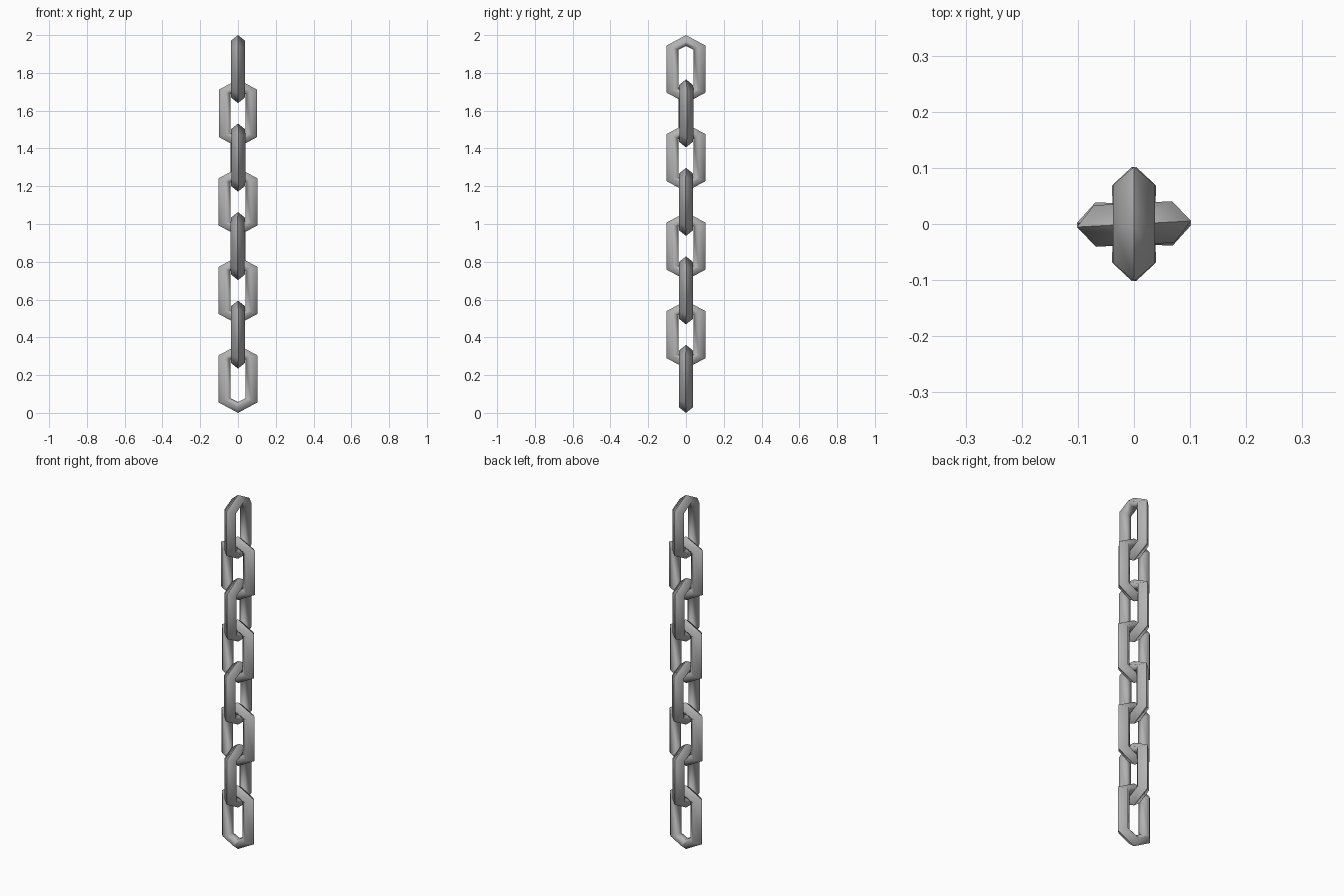
import bpy, bmesh, math

cube = bpy.data.objects.get("Cube")
if cube:
    bpy.data.objects.remove(cube, do_unlink=True)

steel = bpy.data.materials.new("grey steel")
steel.use_nodes = True
grey = (0.45, 0.45, 0.45, 1)
steel.diffuse_color = grey
steel.node_tree.nodes["Principled BSDF"].inputs["Base Color"].default_value = grey

LINKS = 8
HALF_HEIGHT = 0.18
SPACING = (2 - 2 * HALF_HEIGHT) / (LINKS - 1)
TWIST = [0, 3, 2, -1, -2, 1, 1, -1]  # slight turn of each link, in degrees


def section(outer, inner):
    """Bar section with a sharp outer ridge, between two points of the outline."""
    def at(t, depth):
        x, z = (i + (o - i) * t for o, i in zip(outer, inner))
        return (x, depth, z)
    return [at(1, 0), at(0.48, 0.037), at(0, 0.014), at(0, -0.014), at(0.48, -0.037)]


def build_link_mesh():
    """Six-cornered long ring lying in the xz plane."""
    apex = ((0, HALF_HEIGHT), (0, 0.123))
    corner = ((0.102, 0.125), (0.04, 0.103))
    order = [(apex, 1, 1), (corner, 1, 1), (corner, 1, -1),
             (apex, 1, -1), (corner, -1, -1), (corner, -1, 1)]
    bm = bmesh.new()
    rings = []
    for points, sx, sz in order:
        outer, inner = ((x * sx, z * sz) for x, z in points)
        rings.append([bm.verts.new(p) for p in section(outer, inner)])
    for i, ring in enumerate(rings):
        following = rings[(i + 1) % len(rings)]
        for j in range(len(ring)):
            k = (j + 1) % len(ring)
            bm.faces.new((ring[j], ring[k], following[k], following[j]))
    bmesh.ops.recalc_face_normals(bm, faces=bm.faces)
    for face in bm.faces:
        face.smooth = True
    # Keep the outer ridge crisp
    ridge = {ring[0] for ring in rings}
    for edge in bm.edges:
        edge.smooth = not all(v in ridge for v in edge.verts)
    mesh = bpy.data.meshes.new("chain_link")
    bm.to_mesh(mesh)
    bm.free()
    mesh.materials.append(steel)
    return mesh


# Links hang from the top, each a quarter turn from the one above
link_mesh = build_link_mesh()
for n in range(LINKS):
    link = bpy.data.objects.new(f"chain_link_{n + 1}", link_mesh)
    link.location.z = 2 - HALF_HEIGHT - n * SPACING
    quarter = 90 if n % 2 == 0 else 0
    link.rotation_euler.z = math.radians(quarter + TWIST[n])
    bpy.context.collection.objects.link(link)
